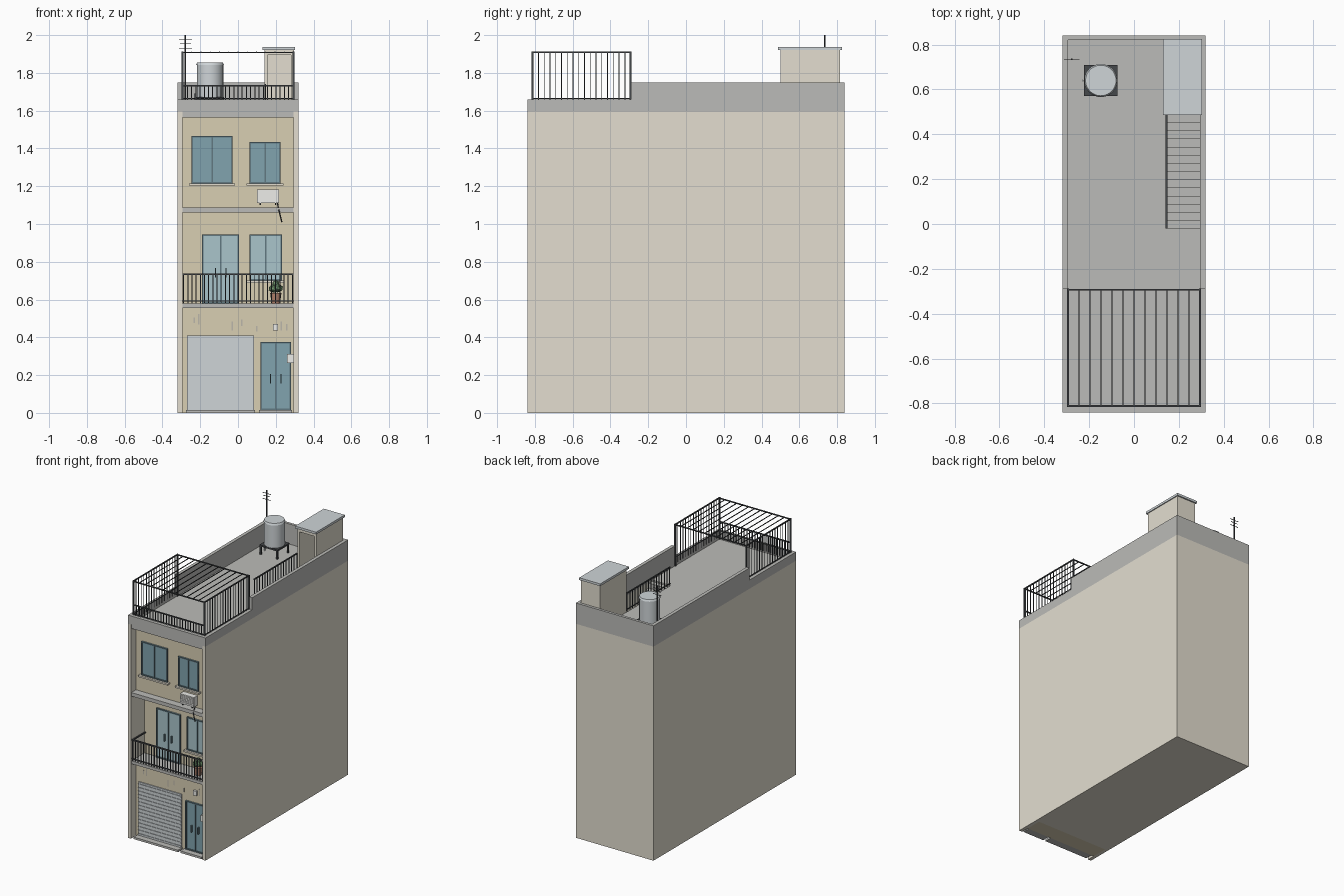
import bpy, bmesh, math, random
from mathutils import Vector, Matrix

if "Cube" in bpy.data.objects:
    bpy.data.objects.remove(bpy.data.objects["Cube"])

random.seed(4)
MATS = {}
COL = dict(wall=(.77, .73, .63), tan=(.69, .62, .45), concrete=(.50, .50, .48), iron=(.06, .065, .07),
           metal=(.62, .66, .68), glass=(.22, .37, .43), pale_glass=(.40, .56, .60), frame=(.12, .19, .22),
           white=(.85, .85, .82), pot=(.50, .25, .17), leaf=(.16, .30, .15), stain=(.50, .47, .40))


def mat(key):
    if key not in MATS:
        MATS[key] = bpy.data.materials.new(key)
        MATS[key].diffuse_color = (*COL[key], 1)
    return MATS[key]


def finish(name, bm, key):
    me = bpy.data.meshes.new(name)
    bm.to_mesh(me)
    bm.free()
    ob = bpy.data.objects.new(name, me)
    bpy.context.collection.objects.link(ob)
    me.materials.append(mat(key))
    return ob


def boxes(name, key, items):
    """One object from boxes given as (x0, x1, y0, y1, z0, z1)."""
    bm = bmesh.new()
    for x0, x1, y0, y1, z0, z1 in items:
        m = Matrix.Translation(((x0 + x1) / 2, (y0 + y1) / 2, (z0 + z1) / 2)) @ Matrix.Diagonal((x1 - x0, y1 - y0, z1 - z0, 1))
        bmesh.ops.create_cube(bm, size=1, matrix=m)
    return finish(name, bm, key)


def tube(name, key, p, q, r1, r2=None, n=8):
    """Cylinder or cone between two points."""
    p, q = Vector(p), Vector(q)
    d = q - p
    bm = bmesh.new()
    m = Matrix.Translation((p + q) / 2) @ d.to_track_quat('Z', 'Y').to_matrix().to_4x4()
    bmesh.ops.create_cone(bm, cap_ends=True, segments=n, radius1=r1, radius2=r1 if r2 is None else r2, depth=d.length, matrix=m)
    ob = finish(name, bm, key)
    if n > 10:
        for f in ob.data.polygons:
            f.use_smooth = len(f.vertices) == 4
    return ob


def spread(a, b, n):
    return [a + (b - a) * i / (n - 1) for i in range(n)]


def bar(x, y, z0, z1, r=.0025):
    return (x - r, x + r, y - r, y + r, z0, z1)


def window(name, x0, x1, z0, z1, y, glass='glass', handles=False, sill=True):
    """Two-leaf frame standing on a facade whose face is at y."""
    t, c = .008, (x0 + x1) / 2
    boxes(name + "_glass", glass, [(x0, x1, y - .006, y + .01, z0, z1)])
    parts = [(x, x + t, y - .013, y, z0, z1) for x in (x0, c - t / 2, x1 - t)]
    parts += [(x0, x1, y - .013, y, z, z + t) for z in (z0, z1 - t)]
    if handles:
        parts += [(c + s * .028 - .003, c + s * .028 + .003, y - .022, y, z0 + .14, z0 + .19) for s in (-1, 1)]
    boxes(name + "_frame", 'frame', parts)
    if sill:
        boxes(name + "_sill", 'wall', [(x0 - .014, x1 + .014, y - .028, y, z0 - .012, z0)])


X, W, Y = .295, .32, .84        # inner half width, outer half width, half depth
F, B = -.78, -.68               # facade face, balcony facade face

# Side walls and masses; upper storey leaves a stairwell open
boxes("side_walls", 'wall', [(-W, -X, -Y, Y, 0, 1.595), (X, W, -Y, Y, 0, 1.595)])
boxes("core", 'wall', [(-X, X, B + .01, Y, 0, 1.07), (-X, .14, F + .01, Y, 1.07, 1.59),
                       (.14, X, F + .01, -.02, 1.07, 1.59), (.14, X, .81, Y, 1.07, 1.595), (-X, .14, .82, Y, 1.5, 1.595)])
boxes("facade", 'tan', [(-X, X, F, B + .02, 0, .556), (-X, X, B, B + .02, .556, 1.07), (-X, X, F, F + .02, 1.07, 1.58)])
boxes("floor_slabs", 'concrete', [(-X, X, -.835, B, .556, .578), (-X, X, -.835, B, 1.06, 1.087),
                                  (-X, X, -.835, F + .01, 1.565, 1.597)])
boxes("roof_deck", 'concrete', [(-X, .14, -.83, .82, 1.585, 1.6), (.14, X, -.83, -.02, 1.585, 1.6)])

# Parapet with a lower front section
sides = []
for a, b in ((-W, -X), (X, W)):
    sides += [(a, b, -Y, -.29, 1.595, 1.66), (a, b, -.29, Y, 1.595, 1.75)]
boxes("parapet", 'concrete', sides + [(-X, X, -Y, -.815, 1.595, 1.66), (-X, X, .82, Y, 1.595, 1.75)])

# Roof stair, guard and stair housing
n, run = 14, .51 / 14
boxes("roof_stairs", 'concrete', [(.14, X, -.02 + i * run, -.02 + (i + 1) * run, 1.07, 1.6 - (i + .3) * .036) for i in range(n)])
boxes("stair_guard", 'iron', [bar(.145, y, 1.6, 1.735) for y in spread(-.015, .485, 17)]
      + [(.141, .149, -.019, .49, 1.732, 1.74), (.142, .148, -.019, .49, 1.612, 1.618)])
boxes("stair_housing", 'wall', [(.14, .156, .5, .81, 1.58, 1.92), (.28, .296, .5, .81, 1.58, 1.92),
                                (.14, .296, .795, .815, 1.58, 1.92), (.14, .296, .5, .515, 1.895, 1.92)])
boxes("housing_cap", 'metal', [(.13, .303, .487, .825, 1.92, 1.937)])

# Roof cage and front guard
cy, by = -.812, -.293
cage = [bar(s * .294, y, 1.6, 1.913, .005) for s in (-1, 1) for y in (cy, by)]
for s in (-1, 1):
    x = s * .294
    cage += [bar(x, y, 1.62, 1.91, .002) for y in spread(cy, by, 18)[1:-1]]
    cage += [(x - .004, x + .004, cy, by, 1.905, 1.913), (x - .003, x + .003, cy, by, 1.662, 1.668)]
cage += [(x - .0022, x + .0022, cy, by, 1.907, 1.912) for x in spread(-.294, .294, 13)]
cage += [(-.294, .294, y - .004, y + .004, 1.904, 1.911) for y in (cy, by)]
boxes("roof_cage", 'iron', cage)
boxes("roof_front_guard", 'iron', [bar(x, cy, 1.61, 1.735) for x in spread(-.29, .29, 27)]
      + [(-.294, .294, cy - .004, cy + .004, 1.729, 1.737), (-.294, .294, cy - .003, cy + .003, 1.662, 1.668)])

# Water tank on its stand
tx, ty = -.148, .64
boxes("tank_stand", 'iron', [(tx - .075, tx + .075, ty - .07, ty + .07, 1.66, 1.672)]
      + [bar(tx + a * .068, ty + b * .063, 1.6, 1.66, .006) for a in (-1, 1) for b in (-1, 1)])
tube("water_tank", 'metal', (tx, ty, 1.672), (tx, ty, 1.842), .07, n=32)
tube("tank_lid", 'metal', (tx, ty, 1.842), (tx, ty, 1.855), .074, .068, n=32)
tube("tank_pipe", 'metal', (tx - .08, ty, 1.6), (tx - .08, ty, 1.69), .004)

# Antenna
tube("antenna_mast", 'iron', (-.278, .735, 1.6), (-.278, .735, 2), .004)
boxes("antenna_rods", 'iron', [(-.278 - w, -.278 + w, .7335, .7365, z, z + .003) for w, z in ((.035, 1.975), (.028, 1.955), (.034, 1.93))])

# Garage shutter, entrance and thresholds
slats = [(-.27, .085, F - .012 + (i % 2) * .004, F, .015 + i * .0132, .015 + (i + 1) * .0132) for i in range(30)]
boxes("garage_shutter", 'metal', slats)
window("entrance", .12, .28, .015, .376, F, handles=True, sill=False)
boxes("thresholds", 'concrete', [(-.275, .09, -.835, F, 0, .015), (.11, .285, -.835, F, 0, .015)])
boxes("meter_box", 'white', [(.26, .294, F - .03, F, .265, .312)])
boxes("wall_lamp", 'white', [(.185, .213, F - .015, F, .435, .47)])
boxes("wall_streaks", 'stain', [(x, x + .008, F - .002, F, z, z + h) for x, z, h in
      ((-.235, .475, .03), (-.212, .468, .055), (-.035, .435, .05), (.015, .46, .035), (.095, .43, .03), (.225, .435, .05), (.255, .435, .035))])

# Balcony floor: door, window, railing, plant
window("balcony_door", -.19, .006, .578, .945, B, 'pale_glass', True, False)
window("balcony_window", .06, .232, .70, .945, B, 'pale_glass')
rail = [bar(x, -.828, .578, .733) for x in spread(-.288, .288, 27)]
rail += [(-X, X, -.833, -.823, .729, .738), (-X, X, -.831, -.825, .59, .596)]
rail += [(s * .288 - .004, s * .288 + .004, -.83, B, .729, .738) for s in (-1, 1)]
boxes("balcony_railing", 'iron', rail)
tube("plant_pot", 'pot', (.2, -.755, .578), (.2, -.755, .635), .022, .03, 12)
for i in range(7):
    a = i * 2 * math.pi / 6
    bm = bmesh.new()
    r = .019 * (i < 6)
    c = (.2 + r * math.cos(a), -.755 + r * math.sin(a), .655 + random.uniform(0, .02) + .012 * (i == 6))
    bmesh.ops.create_icosphere(bm, subdivisions=1, radius=.021, matrix=Matrix.Translation(c))
    finish("foliage", bm, 'leaf')

# Top floor: windows and cooling unit
window("large_window", -.245, -.03, 1.215, 1.465, F)
window("small_window", .06, .226, 1.215, 1.435, F)
boxes("cooler_unit", 'white', [(.1, .216, -.826, -.785, 1.11, 1.182)]
      + [(.106, .21, -.83, -.82, z, z + .005) for z in spread(1.12, 1.168, 5)])
boxes("cooler_brackets", 'iron', [(x, x + .006, -.825, F, 1.1, 1.11) for x in (.115, .195)])
tube("cooler_pipe_upper", 'iron', (.208, -.8, 1.115), (.217, -.8365, 1.07), .0035)
tube("cooler_pipe_lower", 'iron', (.217, -.8365, 1.07), (.232, -.8365, 1.01), .0035)

for m in bpy.data.materials:
    if m.users and not m.is_grease_pencil:
        m.use_nodes = True
        m.node_tree.nodes["Principled BSDF"].inputs["Base Color"].default_value = m.diffuse_color
